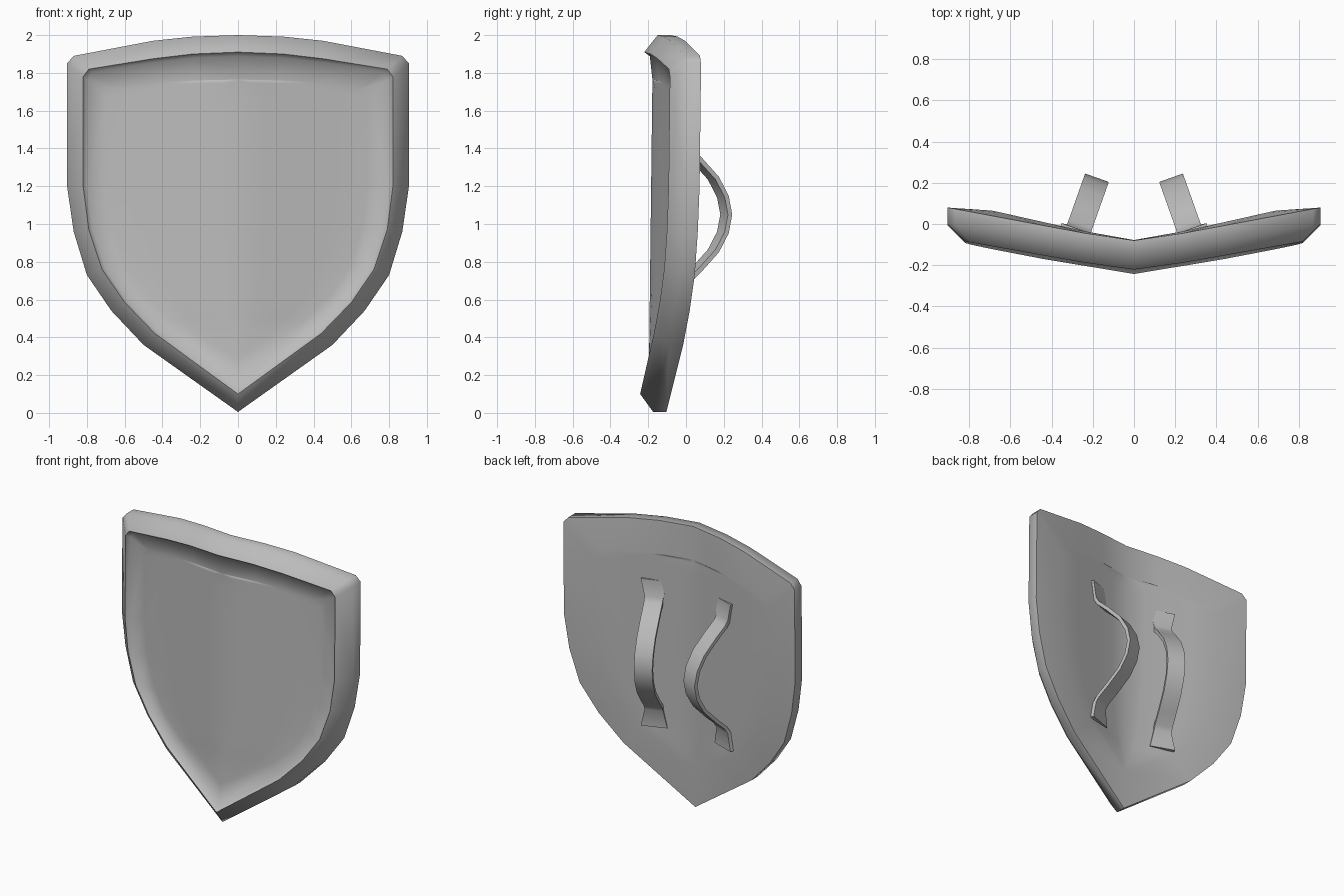
import bpy
import bmesh
import math
from mathutils import Vector

cube = bpy.data.objects.get("Cube")
if cube:
    bpy.data.objects.remove(cube)

# One plain grey for everything
grey = bpy.data.materials.new("plain_grey")
grey.use_nodes = True
COLOUR = (0.5, 0.5, 0.5, 1)
grey.diffuse_color = COLOUR
grey.node_tree.nodes["Principled BSDF"].inputs["Base Color"].default_value = COLOUR


def finish(name, bm, angle):
    """Turn a bmesh into a shaded, coloured object."""
    bmesh.ops.remove_doubles(bm, verts=bm.verts, dist=0.0005)
    bmesh.ops.recalc_face_normals(bm, faces=bm.faces)
    mesh = bpy.data.meshes.new(name)
    bm.to_mesh(mesh)
    bm.free()
    mesh.materials.append(grey)
    obj = bpy.data.objects.new(name, mesh)
    bpy.context.collection.objects.link(obj)
    bpy.ops.object.select_all(action='DESELECT')
    obj.select_set(True)
    bpy.context.view_layer.objects.active = obj
    bpy.ops.object.shade_smooth_by_angle(angle=math.radians(angle))
    return obj


def loft(bm, rings, closed=False):
    """Join consecutive rings of points with quads."""
    rows = [[bm.verts.new(p) for p in ring] for ring in rings]
    n = len(rows[0])
    for a, b in zip(rows, rows[1:]):
        for i in range(n if closed else n - 1):
            j = (i + 1) % n
            bm.faces.new((a[i], a[j], b[j], b[i]))
    return rows


# Half outlines from top centre to bottom tip, as (x, z)
OUTER = [(0, 2), (.24, 1.992), (.45, 1.97), (.87, 1.89), (.905, 1.85), (.905, 1.2),
         (.87, .96), (.8, .73), (.67, .54), (.5, .36), (0, .005)]
RIDGE = [(0, 1.91), (.24, 1.9), (.45, 1.875), (.79, 1.82), (.82, 1.78), (.82, 1.2),
         (.79, .97), (.72, .76), (.6, .585), (.44, .42), (0, .1)]
PANEL = [(0, 1.765), (.24, 1.76), (.42, 1.745), (.64, 1.71), (.69, 1.66), (.685, 1.2),
         (.655, .98), (.59, .77), (.49, .62), (.36, .5), (0, .28)]
WALL = [(r[0] * .85 + p[0] * .15, r[1] * .85 + p[1] * .15) for r, p in zip(RIDGE, PANEL)]


def ring(outline, depth, slope, side, squeeze=1):
    """Bend an outline backwards with its distance from the centre line."""
    points = []
    for x, z in outline:
        x *= squeeze
        sweep = slope * (math.hypot(x, 0.06) - 0.06) * 1.06
        points.append((side * x, depth + sweep - 0.012 * (2 - z), z))
    return points


# Shield body: front panel, wall, raised rim, outer edge and back panel
STEPS = (0, .2, .45, .72, 1)
body = bmesh.new()
for side in (1, -1):
    rings = [ring(PANEL, -.175, .17, side, t) for t in STEPS]
    rings += [ring(WALL, -.19, .17, side),
              ring(RIDGE, -.22, .17, side),
              ring(OUTER, -.15, .17, side),
              ring(OUTER, -.08, .18, side)]
    rings += [ring(PANEL, -.075, .215, side, t) for t in reversed(STEPS)]
    loft(body, rings)
finish("shield_body", body, 58)

# Arm straps: half profile as (height off the back, distance from middle, half width)
HALF = [(.27, 0, .061), (.25, .1, .061), (.195, .2, .061), (.1, .3, .061),
        (.03, .365, .061), (.008, .4, .062), (.005, .52, .088)]
PATH = [(h, -d, w) for h, d, w in reversed(HALF[1:])] + HALF
THICK = 0.024
MIDDLE = 1.05
TILT = math.radians(19.5)

for side, name in ((1, "left_strap"), (-1, "right_strap")):
    across = Vector((side * math.cos(TILT), math.sin(TILT), 0))
    out = Vector((-side * math.sin(TILT), math.cos(TILT), 0))
    up = Vector((0, 0, 1))
    base = Vector((side * .27, -.03, MIDDLE))
    sections = []
    for i, (h, d, w) in enumerate(PATH):
        # thicken the strip along its own normal
        before, after = PATH[max(i - 1, 0)], PATH[min(i + 1, len(PATH) - 1)]
        along = (out * (after[0] - before[0]) + up * (after[1] - before[1])).normalized()
        normal = across.cross(along) * side
        if normal.dot(out) < 0:
            normal.negate()
        centre = base + out * h + up * d
        inner = centre - normal * THICK
        sections.append([centre - across * w, centre + across * w,
                         inner + across * w, inner - across * w])
    strap = bmesh.new()
    rows = loft(strap, sections, closed=True)
    strap.faces.new(rows[0])
    strap.faces.new(rows[-1])
    finish(name, strap, 40)
